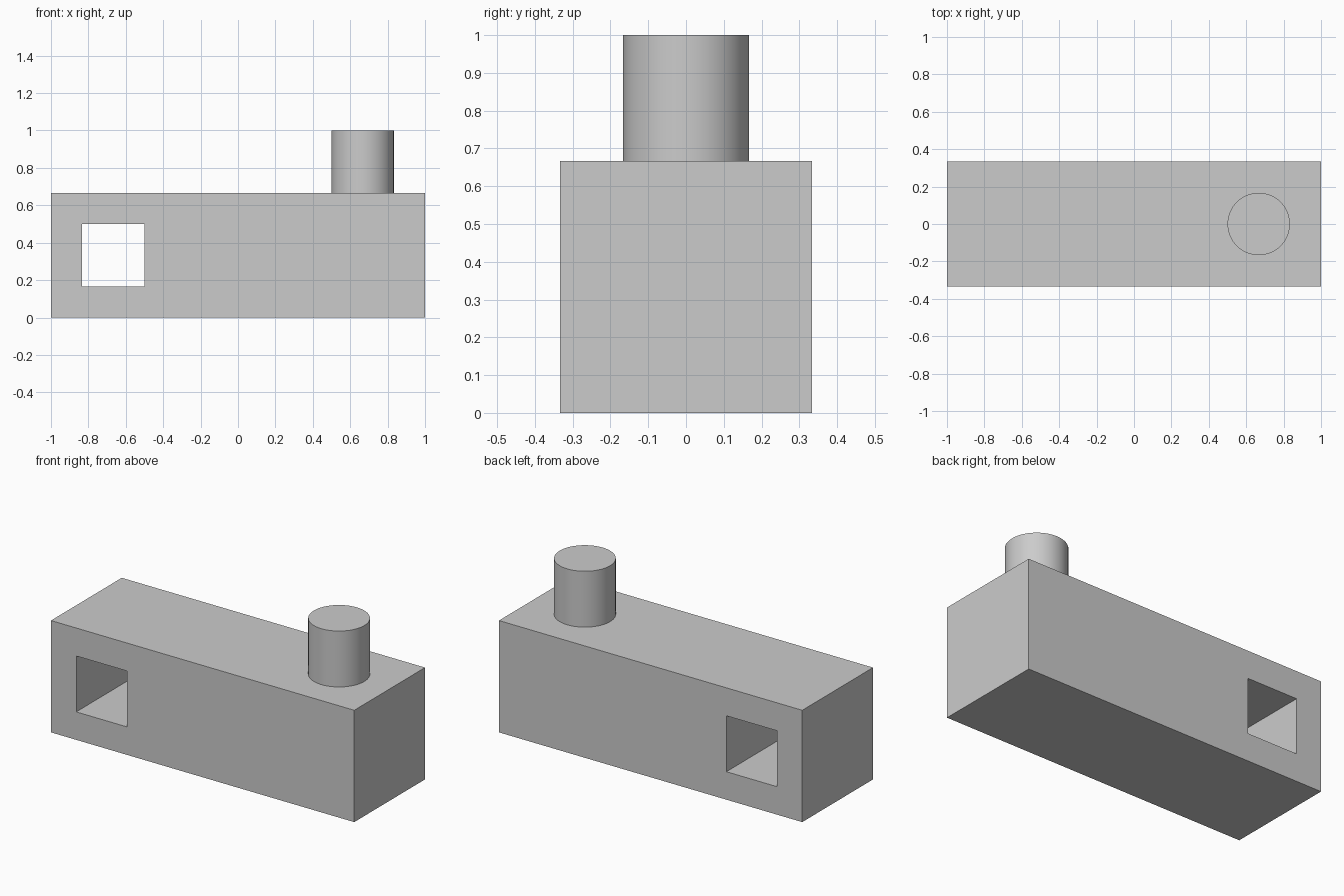
import bpy
import bmesh
from mathutils import Matrix, Vector

default_cube = bpy.data.objects.get("Cube")
if default_cube:
    bpy.data.objects.remove(default_cube, do_unlink=True)

UNIT = 1 / 6  # every dimension is a multiple of this

grey = bpy.data.materials.new("light_grey")
grey.use_nodes = True
colour = (0.6, 0.6, 0.6, 1)
grey.diffuse_color = colour
grey.node_tree.nodes["Principled BSDF"].inputs["Base Color"].default_value = colour


def make_object(name, bm):
    mesh = bpy.data.meshes.new(name)
    bm.to_mesh(mesh)
    bm.free()
    mesh.materials.append(grey)
    obj = bpy.data.objects.new(name, mesh)
    bpy.context.collection.objects.link(obj)
    return obj


def make_box(name, size, centre):
    bm = bmesh.new()
    place = Matrix.Translation(Vector(centre) * UNIT)
    bmesh.ops.create_cube(bm, size=1, matrix=place @ Matrix.Diagonal((*(s * UNIT for s in size), 1)))
    return make_object(name, bm)


# Long block with a square hole running front to back
block = make_box("block", (12, 4, 4), (0, 0, 2))
cutter = make_box("hole_cutter", (2, 6, 2), (-4, 0, 2))
cutter.hide_render = True
cutter.hide_viewport = True
cut = block.modifiers.new("square_hole", "BOOLEAN")
cut.operation = "DIFFERENCE"
cut.solver = "EXACT"
cut.object = cutter

# Bake the hole and drop the cutter
bpy.context.view_layer.update()
evaluated = block.evaluated_get(bpy.context.evaluated_depsgraph_get())
cut_mesh = bpy.data.meshes.new_from_object(evaluated)
block.modifiers.clear()
block.data = cut_mesh
bpy.data.objects.remove(cutter, do_unlink=True)

# Round peg on top, open where it meets the block
bm = bmesh.new()
bmesh.ops.create_cone(bm, cap_ends=True, segments=64, radius1=UNIT, radius2=UNIT,
                      depth=2 * UNIT, matrix=Matrix.Translation(Vector((4, 0, 5)) * UNIT))
bm.normal_update()
bmesh.ops.delete(bm, geom=[f for f in bm.faces if f.normal.z < -0.9], context="FACES")
peg = make_object("peg", bm)

# Smooth sides with a sharp rim
bpy.ops.object.select_all(action="DESELECT")
peg.select_set(True)
bpy.context.view_layer.objects.active = peg
bpy.ops.object.shade_smooth_by_angle()
